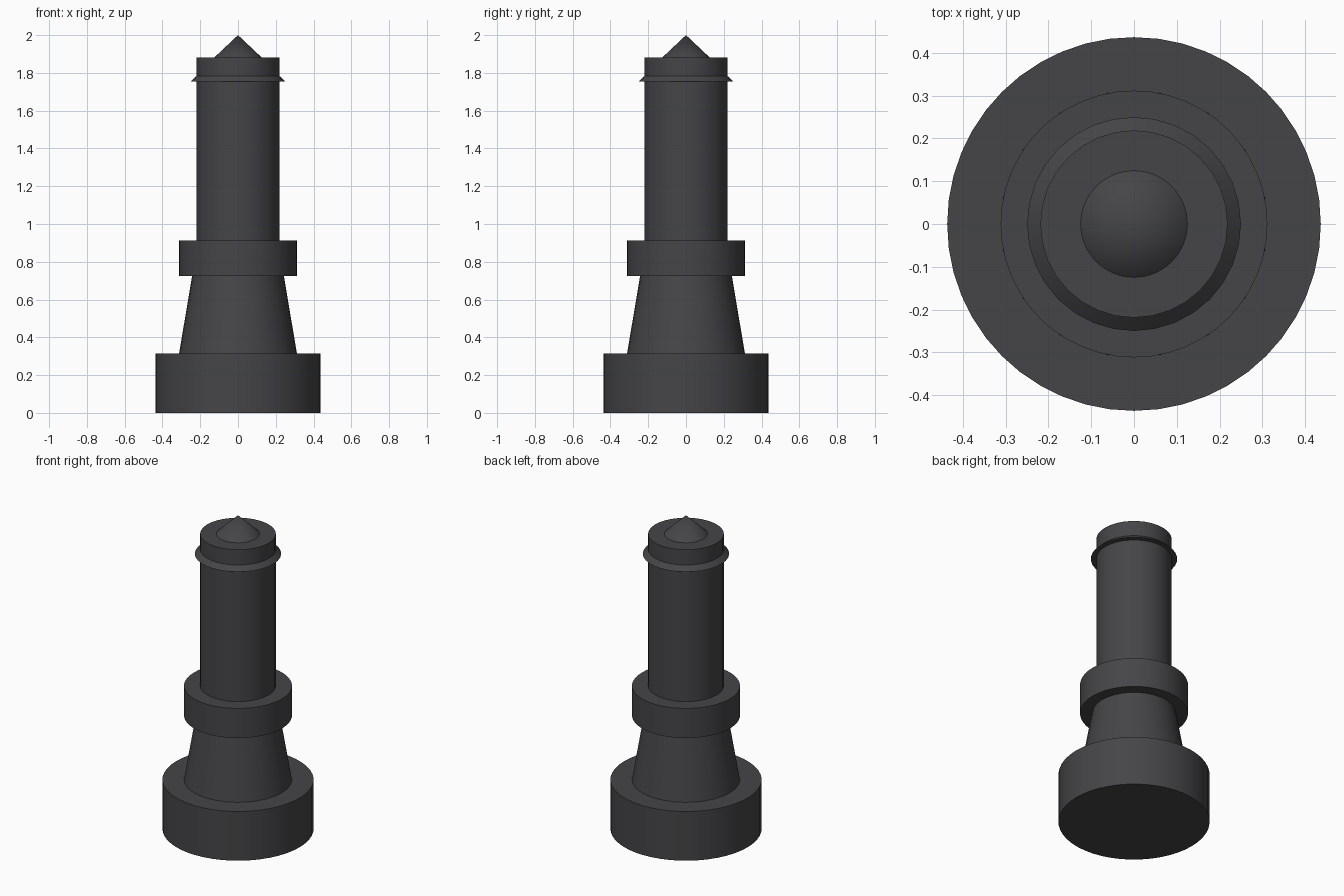
import bpy
import math

cube = bpy.data.objects.get("Cube")
if cube:
    bpy.data.objects.remove(cube, do_unlink=True)

# Single dark grey finish
grey = bpy.data.materials.new("dark_grey")
colour = (0.06, 0.06, 0.065, 1.0)
grey.diffuse_color = colour
grey.use_nodes = True
grey.node_tree.nodes["Principled BSDF"].inputs["Base Color"].default_value = colour


def round_part(name, r_bottom, r_top, z_bottom, z_top, sides=32):
    """Upright cylinder, tapered section or pointed cone."""
    bpy.ops.mesh.primitive_cone_add(
        vertices=sides, radius1=r_bottom, radius2=r_top,
        depth=z_top - z_bottom, location=(0, 0, (z_bottom + z_top) / 2))
    part = bpy.context.object
    part.name = name
    part.data.name = name
    part.data.materials.append(grey)
    bpy.ops.object.shade_smooth_by_angle(angle=math.radians(30))
    return part


# Foot and tapered pedestal
round_part("base", 0.437, 0.437, 0.0, 0.314, 48)
round_part("tapered_pedestal", 0.312, 0.243, 0.314, 0.724)

# Collar and column
round_part("collar", 0.312, 0.312, 0.724, 0.913, 48)
round_part("column", 0.219, 0.219, 0.913, 1.882)

# Thin sloped rim near the top, and the pointed cap
round_part("sloped_rim", 0.25, 0.218, 1.755, 1.785)
round_part("pointed_cap", 0.125, 0.0, 1.882, 2.0)
